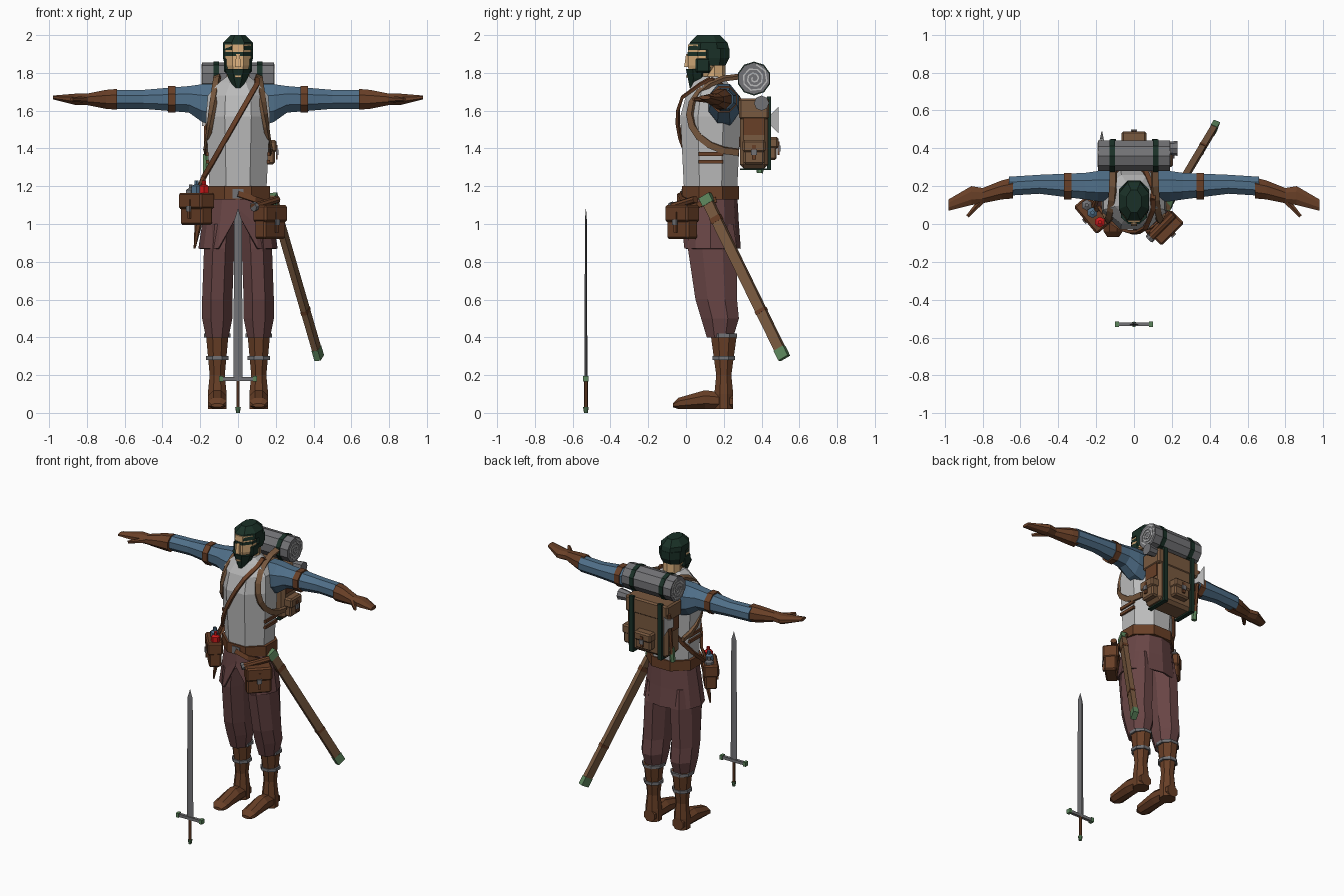
import bpy, bmesh, math
from mathutils import Matrix, Vector

if "Cube" in bpy.data.objects:
    bpy.data.objects.remove(bpy.data.objects["Cube"], do_unlink=True)


def material(name, red, green, blue):
    mat = bpy.data.materials.new(name)
    mat.use_nodes = True
    mat.diffuse_color = (red, green, blue, 1)
    mat.node_tree.nodes["Principled BSDF"].inputs["Base Color"].default_value = mat.diffuse_color
    return mat


PALE = material("pale grey", .5, .5, .5)
BLUE = material("sleeve blue", .08, .16, .25)
LEATHER = material("leather brown", .14, .05, .02)
MAROON = material("cloth maroon", .14, .06, .06)
CANVAS = material("canvas brown", .19, .1, .05)
DARK = material("dark green", .01, .03, .02)
SKIN = material("skin tan", .7, .43, .2)
STEEL = material("steel grey", .17, .17, .18)
GREEN = material("dull green", .11, .24, .11)
RED = material("potion red", .6, .01, .01)

# Shared positions
BODY_Y, PACK_Y, SWORD_Y = .13, .36, -.53
LEG_X, STRAP_X, AXE_X = .11, .11, -.17
ARM_Z, ROLL_Z = 1.66, 1.77


def finish(name, mat, bm, mirror):
    bmesh.ops.recalc_face_normals(bm, faces=bm.faces)
    mesh = bpy.data.meshes.new(name)
    bm.to_mesh(mesh)
    bm.free()
    mesh.materials.append(mat)
    obj = bpy.data.objects.new(name, mesh)
    bpy.context.collection.objects.link(obj)
    if mirror:
        obj.modifiers.new("Mirror", 'MIRROR').use_mirror_merge = False
    return obj


def skin(name, mat, rings, mirror=False, caps=True):
    """Join rings of points into a tube."""
    bm = bmesh.new()
    loops = [[bm.verts.new(point) for point in ring] for ring in rings]
    for low, high in zip(loops, loops[1:]):
        for i in range(len(low)):
            bm.faces.new((low[i - 1], low[i], high[i], high[i - 1]))
    if caps:
        bm.faces.new(loops[0])
        bm.faces.new(loops[-1])
    return finish(name, mat, bm, mirror)


def loft(name, mat, centre, sections, sides=8, axis='Z', pointed=False, mirror=False, caps=True):
    """Sections are (position on axis, two half sizes, optional shift of the centre)."""
    turn = 0 if pointed else math.pi / sides
    rings = []
    for along, half_a, half_b, *shift in sections:
        shift_a, shift_b = shift or (0, 0)
        ring = []
        for i in range(sides):
            angle = math.tau * i / sides + turn
            a = centre[0] + shift_a + half_a * math.cos(angle) / math.cos(turn)
            b = centre[1] + shift_b + half_b * math.sin(angle) / math.cos(turn)
            ring.append({'X': (along, a, b), 'Y': (a, along, b), 'Z': (a, b, along)}[axis])
        rings.append(ring)
    return skin(name, mat, rings, mirror, caps)


def sweep(name, mat, points, width, thick, centre=(0, BODY_Y, 1.45), mirror=False):
    """Flat strap along points, its outer side facing away from centre."""
    points = [Vector(point) for point in points]
    rings = []
    for i, point in enumerate(points):
        along = (points[min(i + 1, len(points) - 1)] - points[max(i - 1, 0)]).normalized()
        out = point - Vector(centre)
        out = (out - along * out.dot(along)).normalized() * thick / 2
        side = along.cross(out).normalized() * width / 2
        rings.append([point + side + out, point - side + out, point - side - out, point + side - out])
    return skin(name, mat, rings, mirror)


def rod(name, mat, start, end, radius, end_radius=None, sides=8, mirror=False):
    start, end = Vector(start), Vector(end)
    bm = bmesh.new()
    place = Matrix.Translation((start + end) / 2) @ (end - start).to_track_quat('Z', 'Y').to_matrix().to_4x4()
    bmesh.ops.create_cone(bm, cap_ends=True, segments=sides, radius1=radius, matrix=place,
                          radius2=end_radius or radius, depth=(end - start).length)
    return finish(name, mat, bm, mirror)


def box(name, mat, location, size, turn=0, bevel=0, mirror=False):
    bm = bmesh.new()
    place = Matrix.Translation(location) @ Matrix.Rotation(math.radians(turn), 4, 'Z')
    bmesh.ops.create_cube(bm, size=1, matrix=place @ Matrix.Diagonal((*size, 1)))
    obj = finish(name, mat, bm, mirror)
    if bevel:
        chamfer = obj.modifiers.new("Bevel", 'BEVEL')
        chamfer.width, chamfer.segments = bevel, 1


def pouch(name, mat, location, size, turn):
    """Bag with a flap, a strap and a buckle on its outer face."""
    width, depth, height = size
    rotation = Matrix.Rotation(math.radians(turn), 3, 'Z')

    def at(forward, up):
        return Vector(location) + rotation @ Vector((0, -forward, up))
    front = depth / 2 + .01
    box(name, mat, location, size, turn, .01)
    box(name + "_flap", mat, at(0, height / 4), (width + .01, depth + .02, height / 2), turn, .01)
    box(name + "_strap", LEATHER, at(front, 0), (.02, .01, height * .6), turn)
    box(name + "_buckle", STEEL, at(front + .005, 0), (.03, .01, .03), turn)


def bottle(name, mat, x, y, z):
    loft(name, mat, (x, y), [(z, .025, .025), (z + .04, .025, .025), (z + .05, .01, .01), (z + .07, .01, .01)], 6)


# Torso and belts
loft("cuirass", PALE, (0, BODY_Y), [(1.17, .15, .14), (1.57, .17, .16), (1.68, .16, .13),
                                    (1.75, .1, .09), (1.78, .06, .07)])
loft("belt", LEATHER, (0, BODY_Y), [(1.13, .17, .15), (1.2, .17, .15)])
box("belt_buckle", STEEL, (0, -.02, ARM_Z - .5), (.06, .01, .05))
sweep("hip_belt", LEATHER, [(0, -.03, 1.16), (.09, -.02, 1.13), (.18, .06, 1.1), (.19, .16, 1.13)],
      .03, .01, (0, BODY_Y, 1.1))
for height in (1.33, 1.37):
    box("side_strap", LEATHER, (.16, BODY_Y, height), (.02, .13, .02), mirror=True)

# Tunic skirt with a slit at the front
skirt = loft("tunic_skirt", MAROON, (0, BODY_Y), [(1.18, .16, .14), (1, .19, .15), (.87, .21, .16)],
             sides=12, pointed=True, caps=False)
for vert in skirt.data.vertices:
    if abs(vert.co.x) < .01 and vert.co.y < 0 and vert.co.z < 1.1:
        vert.co.z = 1.1 - (1.1 - vert.co.z) / 5
skirt.modifiers.new("Solidify", 'SOLIDIFY').thickness = .01

# Legs and boots
loft("trousers", MAROON, (LEG_X, .18), [(1, .08, .12, -.02, -.05), (.87, .08, .13, -.01, -.04), (.6, .08, .11, 0, -.02),
                                        (.5, .08, .1), (.4, .06, .07)], mirror=True)
loft("boot_shafts", LEATHER, (LEG_X, .2), [(.42, .06, .07), (.2, .04, .04), (.1, .05, .05), (.02, .05, .05)], mirror=True)
loft("boot_feet", LEATHER, (LEG_X, .06), [(.25, .04, .04), (.1, .05, .05, 0, .01), (-.04, .05, .03, 0, -.01),
                                          (-.07, .03, .01, 0, -.02)], axis='Y', mirror=True)
for height, radius in ((.4, .07), (.28, .06)):
    loft("boot_band", STEEL, (LEG_X, .2), [(z, radius, radius) for z in (height, height + .02)], mirror=True)

# Arms, gloves and thumbs
loft("sleeves", BLUE, (.2, ARM_Z), [(.12, .08, .11, 0, -.03), (.19, .08, .1, 0, -.02), (.26, .07, .07),
                                    (.5, .05, .05, .01, 0), (.66, .05, .05)], axis='X', mirror=True)
loft("arm_bands", LEATHER, (.2, ARM_Z), [(x, .07, .07) for x in (.33, .37)], axis='X', mirror=True)
loft("gloves", LEATHER, (.15, ARM_Z), [(.64, .055, .055, .04, 0), (.7, .05, .05, .03, 0), (.8, .04, .03), (.86, .05, .03),
                                       (.98, .03, .01, -.05, .01)], axis='X', mirror=True)
rod("thumbs", LEATHER, (.8, .13, ARM_Z), (.88, .04, ARM_Z), .02, .01, sides=6, mirror=True)

# Head, hair and beard
rod("neck", SKIN, (0, .15, 1.7), (0, .15, 1.88), .06)
loft("face", SKIN, (0, .1), [(1.77, .04, .06, 0, -.02), (1.84, .07, .09), (1.95, .07, .09)])
loft("nose", SKIN, (0, .01), [(1.83, .015, .02), (1.9, .01, .01)], sides=4)
loft("brow", DARK, (0, .1), [(z, .071, .093) for z in (1.89, 1.91)])
loft("hair_cap", DARK, (0, .12), [(1.92, .08, .11), (1.96, .08, .1), (2, .04, .06)])
loft("hair_back", DARK, (0, .15), [(1.84, .07, .06), (1.88, .08, .08), (1.93, .08, .08)])
loft("beard", DARK, (0, .06), [(1.72, .02, .02, 0, -.02), (1.77, .05, .05), (1.82, .07, .06)])
box("whiskers", DARK, (.06, .09, 1.84), (.03, .08, .08), bevel=.01, mirror=True)
box("mouth", SKIN, (0, .005, 1.78), (.03, .01, .01))

# Backpack with pockets and straps
box("backpack", CANVAS, (0, PACK_Y, 1.48), (.31, .15, .37), bevel=.02)
box("backpack_flap", CANVAS, (0, PACK_Y, 1.61), (.33, .16, .11), bevel=.01)
pouch("back_pocket", CANVAS, (0, .45, 1.4), (.12, .06, .12), 180)
pouch("side_pocket", CANVAS, (.17, PACK_Y, 1.38), (.11, .05, .13), 90)
box("side_panel", LEATHER, (.155, PACK_Y, 1.52), (.01, .11, .1), mirror=True)
box("pack_strap", DARK, (STRAP_X, .44, 1.48), (.03, .02, .39), mirror=True)
box("pack_strap_base", DARK, (STRAP_X, PACK_Y, 1.29), (.03, .15, .01), mirror=True)
arc = [math.pi * (.5 + step / 10) for step in range(11)]
sweep("shoulder_straps", CANVAS, [(.14 - .03 * math.sin(a), .28 + .26 * math.cos(a), 1.58 + .2 * math.sin(a))
                                  for a in arc], .035, .02, mirror=True)

# Bedroll with straps and spiral ends
rod("bedroll", STEEL, (-.19, PACK_Y, ROLL_Z), (.19, PACK_Y, ROLL_Z), .085, sides=10)
rod("bedroll_straps", DARK, (STRAP_X - .01, PACK_Y, ROLL_Z), (STRAP_X + .02, PACK_Y, ROLL_Z), .09, sides=10, mirror=True)
spiral = [(.19, PACK_Y + k * math.cos(k * 270) / 1, ROLL_Z + k * math.sin(k * 270)) for k in
          [step / 333 for step in range(3, 26)]]
sweep("bedroll_spirals", PALE, spiral, .006, .008, (.19, PACK_Y, ROLL_Z), mirror=True)

# Cup and hatchet hung on the pack
rod("tin_cup", STEEL, (.15, .4, 1.64), (.23, .4, 1.64), .03, .04)
rod("hatchet_handle", LEATHER, (AXE_X, .4, 1.32), (AXE_X, .43, 1.61), .013, sides=6)
rod("hatchet_grip_end", GREEN, (AXE_X, .39, 1.27), (AXE_X, .4, 1.37), .018, sides=6)
loft("hatchet_head", PALE, (AXE_X, 1.55), [(.41, .02, .03), (.45, .01, .03), (.49, .002, .07)], sides=4, axis='Y')

# Cross strap around the body, and shoulder bag with bottles
for name, side in (("cross_strap_front", -1), ("cross_strap_back", 1)):
    path = [(.1, BODY_Y, 1.77)]
    for step in range(8):
        x, z = .1 - .04 * step, 1.74 - .07 * step
        path.append((x, BODY_Y + side * (.175 - 4 * x * x - max(0, z - ARM_Z)), z))
    path.append((-.22, .07, 1.15))
    sweep(name, LEATHER, path, .025, .015)
pouch("shoulder_bag", LEATHER, (-.22, .05, 1.08), (.18, .08, .17), -50)
bottle("red_bottle", RED, -.18, .01, 1.16)
bottle("blue_bottle", BLUE, -.22, .06, 1.16)
bottle("steel_bottle", STEEL, -.25, .1, 1.14)
rod("dagger_sheath", LEATHER, (-.21, .06, 1), (-.23, .06, .87), .02, .005, sides=6)

# Hip bag with a rolled map above it
pouch("hip_bag", LEATHER, (.17, -.02, 1.01), (.16, .08, .18), 45)
case_start, case_end = Vector((.08, -.08, 1.09)), Vector((.21, .05, 1.13))
rod("map_case", LEATHER, case_start, case_end, .02)
rod("map_case_cap", STEEL, case_start, case_start.lerp(case_end, .1), .025)

# Scabbard
mouth, tip = Vector((.18, .1, 1.15)), Vector((.43, .52, .29))
for name, mat, start, end, width in (
        ("scabbard", CANVAS, 0, .95, .055), ("scabbard_mouth", GREEN, 0, .05, .065),
        ("scabbard_tip", GREEN, .94, 1, .06), ("scabbard_upper_band", LEATHER, .13, .16, .06),
        ("scabbard_lower_band", LEATHER, .7, .72, .06)):
    sweep(name, mat, [mouth.lerp(tip, start), mouth.lerp(tip, end)], width, width * .6, (-3, 1.5, .7))

# Sword standing in front
loft("sword_blade", STEEL, (0, SWORD_Y), [(.19, .025, .008), (1.02, .02, .005), (1.08, .001, .001)],
     sides=4, pointed=True)
box("sword_guard", STEEL, (0, SWORD_Y, .18), (.17, .02, .02))
box("sword_guard_ends", GREEN, (.09, SWORD_Y, .18), (.02, .03, .03), mirror=True)
rod("sword_grip", LEATHER, (0, SWORD_Y, .02), (0, SWORD_Y, .18), .01, sides=6)
rod("sword_pommel", GREEN, (0, SWORD_Y, 0), (0, SWORD_Y, .03), .01, .015)
